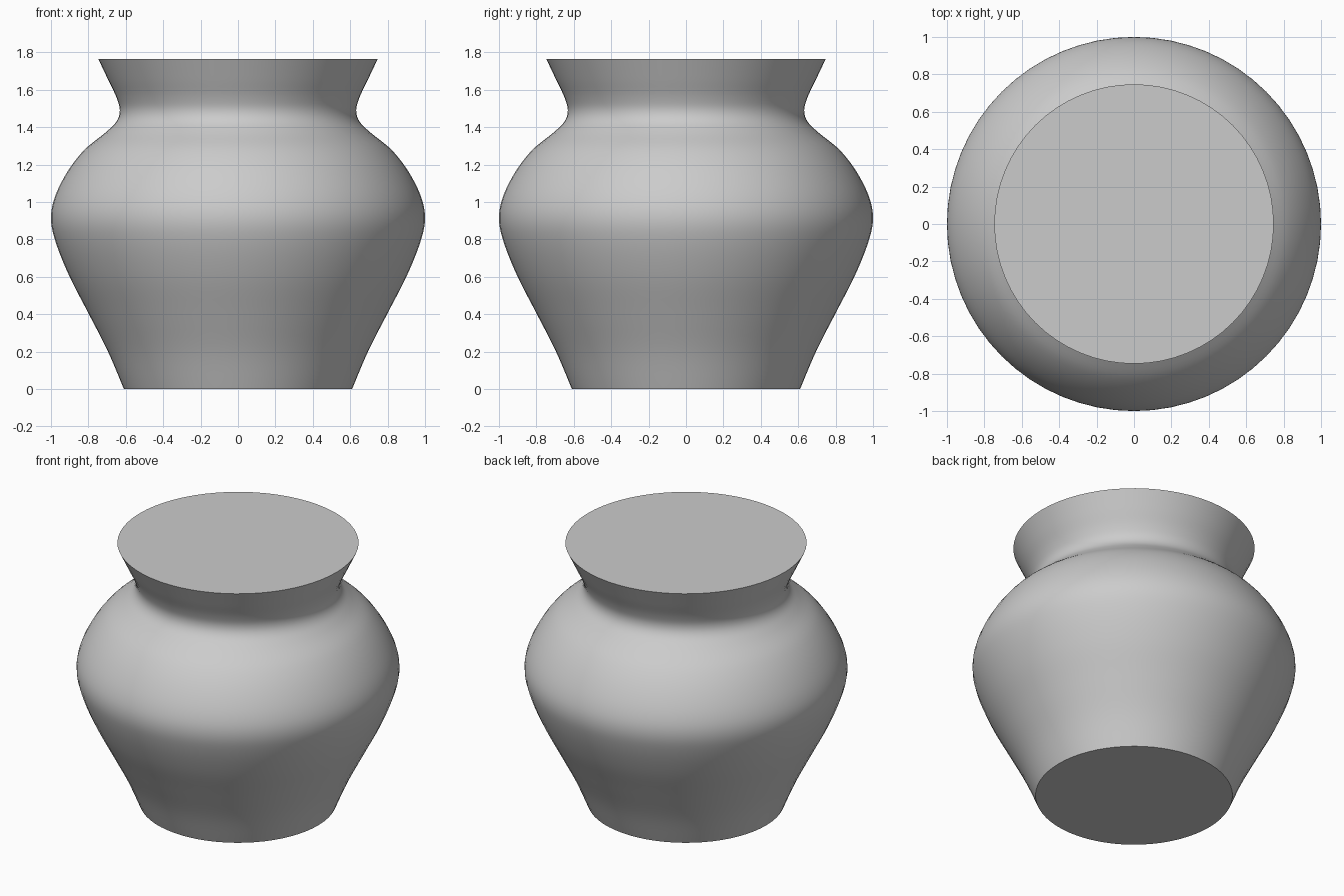
import bpy
import bmesh
import math
from mathutils import Vector

cube = bpy.data.objects.get("Cube")
if cube:
    bpy.data.objects.remove(cube, do_unlink=True)

SIDES = 64
STEPS = 5

# Radius and height along the pot wall, foot to rim
PROFILE = [Vector(p) for p in [
    (0.61, 0), (0.695, 0.2), (0.797, 0.4), (0.9, 0.6), (0.973, 0.78),
    (1.0, 0.91), (0.978, 1.03), (0.91, 1.165), (0.82, 1.28), (0.71, 1.37),
    (0.65, 1.43), (0.632, 1.49), (0.65, 1.56), (0.695, 1.655), (0.747, 1.765)]]


def smooth_path(points, steps):
    """Catmull-Rom curve through the points."""
    ends = [2 * points[0] - points[1]] + points + [2 * points[-1] - points[-2]]
    path = []
    for a, b, c, d in zip(ends, ends[1:], ends[2:], ends[3:]):
        for i in range(steps):
            t = i / steps
            path.append(b + (c - a) * t / 2
                        + (2 * a - 5 * b + 4 * c - d) * t * t / 2
                        + (3 * b - a - 3 * c + d) * t ** 3 / 2)
    return path + [points[-1]]


clay = bpy.data.materials.new("grey_clay")
clay.use_nodes = True
clay.diffuse_color = (0.6, 0.6, 0.6, 1)
clay.node_tree.nodes["Principled BSDF"].inputs["Base Color"].default_value = clay.diffuse_color

# Turned wall with flat caps at the foot and rim
bm = bmesh.new()
rings = []
for r, z in smooth_path(PROFILE, STEPS):
    angles = [math.tau * i / SIDES for i in range(SIDES)]
    rings.append([bm.verts.new((r * math.cos(a), r * math.sin(a), z)) for a in angles])
for low, high in zip(rings, rings[1:]):
    for i in range(SIDES):
        j = (i + 1) % SIDES
        bm.faces.new((low[i], low[j], high[j], high[i]))
bm.faces.new(rings[0][::-1])
bm.faces.new(rings[-1])

mesh = bpy.data.meshes.new("pot_body")
bm.to_mesh(mesh)
bm.free()
mesh.materials.append(clay)
pot = bpy.data.objects.new("pot_body", mesh)
bpy.context.collection.objects.link(pot)

# Smooth wall, crisp foot and rim edges
bpy.ops.object.select_all(action='DESELECT')
pot.select_set(True)
bpy.context.view_layer.objects.active = pot
bpy.ops.object.shade_smooth_by_angle(angle=math.radians(30))
